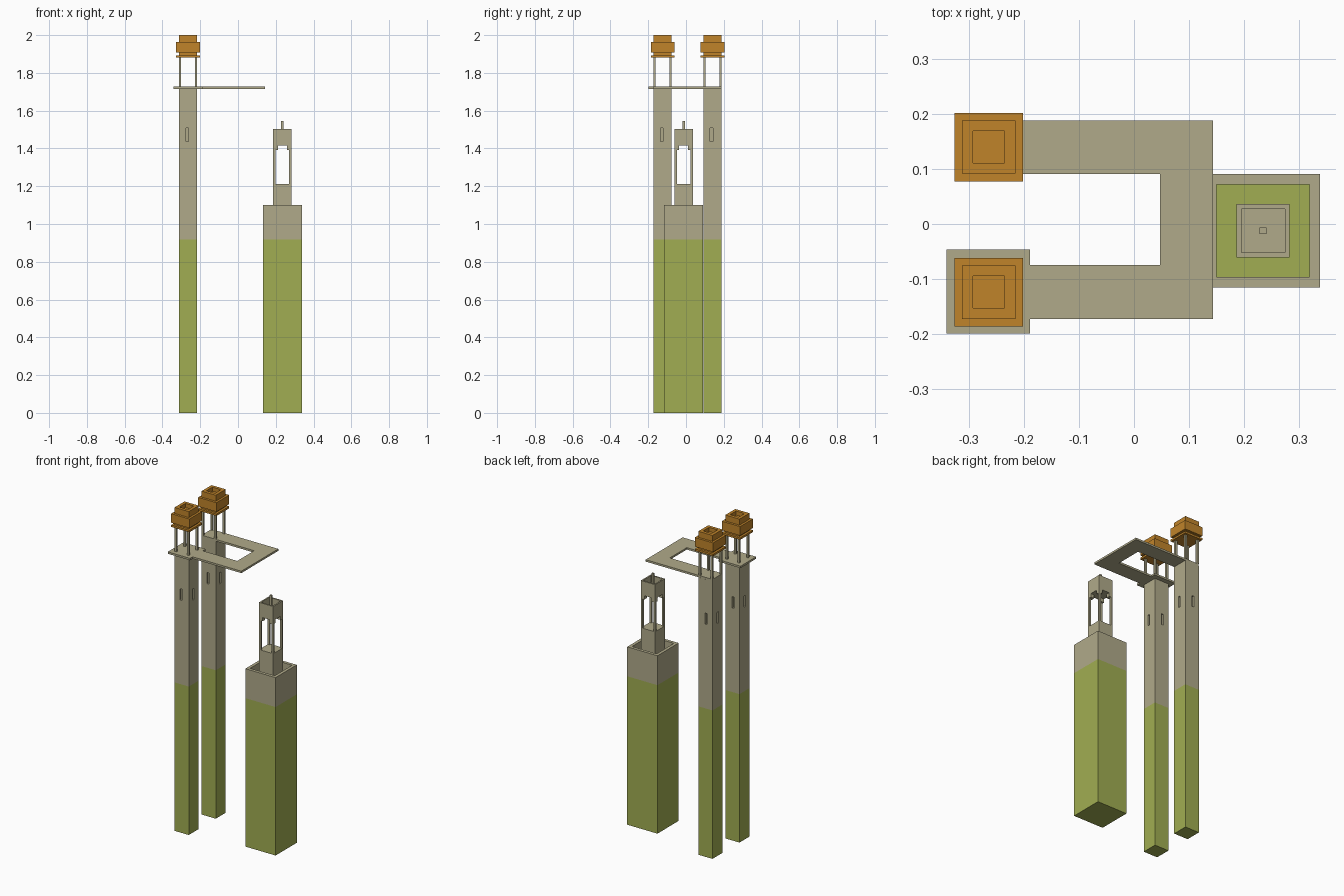
import bpy, bmesh
from mathutils import Matrix, Vector

cube = bpy.data.objects.get("Cube")
if cube:
    bpy.data.objects.remove(cube, do_unlink=True)


def material(name, rgb):
    m = bpy.data.materials.new(name)
    m.use_nodes = True
    m.diffuse_color = (*rgb, 1)
    bsdf = next(n for n in m.node_tree.nodes if n.type == 'BSDF_PRINCIPLED')
    bsdf.inputs["Base Color"].default_value = (*rgb, 1)
    bsdf.inputs["Roughness"].default_value = 0.9
    return m


STONE = material("pale stone", (0.434, 0.402, 0.254))
GREEN = material("moss green", (0.356, 0.423, 0.084))
ORANGE = material("burnt orange", (0.527, 0.231, 0.023))
U = 0.0122  # building block unit


def finish(name, bm, mat):
    bmesh.ops.recalc_face_normals(bm, faces=bm.faces)
    me = bpy.data.meshes.new(name)
    bm.to_mesh(me)
    bm.free()
    me.materials.append(mat)
    ob = bpy.data.objects.new(name, me)
    bpy.context.scene.collection.objects.link(ob)
    return ob


def add_box(bm, cx, cy, z0, z1, hx, hy):
    mat = Matrix.Translation((cx, cy, (z0 + z1) / 2)) @ Matrix.Diagonal((2 * hx, 2 * hy, z1 - z0, 1))
    bmesh.ops.create_cube(bm, size=1, matrix=mat)


def block(name, cx, cy, z0, z1, half, mat, recess=None):
    """Square block; recess = (half width, depth) sinks a well into the top."""
    bm = bmesh.new()
    add_box(bm, cx, cy, z0, z1, half, half)
    if recess:
        bm.normal_update()
        top = max(bm.faces, key=lambda f: f.calc_center_median().z)
        bottom = min(bm.faces, key=lambda f: f.calc_center_median().z)
        bmesh.ops.inset_region(bm, faces=[top], thickness=half - recess[0])
        geom = bmesh.ops.extrude_face_region(bm, geom=[top])["geom"]
        bmesh.ops.translate(bm, vec=Vector((0, 0, -recess[1])),
                            verts=[g for g in geom if isinstance(g, bmesh.types.BMVert)])
        floor = [g for g in geom if isinstance(g, bmesh.types.BMFace)]
        if top.is_valid:
            bmesh.ops.delete(bm, geom=[top], context='FACES_ONLY')
        if recess[1] >= z1 - z0 - 1e-5:  # open ring standing on the part below
            bmesh.ops.delete(bm, geom=floor + [bottom], context='FACES_ONLY')
    return finish(name, bm, mat)


def corner_posts(name, cx, cy, z0, z1, outer, width, mat):
    bm = bmesh.new()
    off = outer - width / 2
    for sx in (-1, 1):
        for sy in (-1, 1):
            add_box(bm, cx + sx * off, cy + sy * off, z0, z1, width / 2, width / 2)
    return finish(name, bm, mat)


def cut(ob, cutter):
    """Subtract the cutter, bake the result and discard the cutter."""
    mod = ob.modifiers.new("slots", 'BOOLEAN')
    mod.operation, mod.solver, mod.object = 'DIFFERENCE', 'EXACT', cutter
    bpy.context.view_layer.update()
    baked = bpy.data.meshes.new_from_object(ob.evaluated_get(bpy.context.evaluated_depsgraph_get()))
    ob.modifiers.clear()
    ob.data = baked
    bpy.data.objects.remove(cutter, do_unlink=True)


# Pair of slender towers
TX, TH = -0.2645, 0.0485
SPLIT, DECK0, DECK1 = 0.918, 1.716, 1.728
for side, ty in (("front", -0.124), ("back", 0.14)):
    block(side + "_tower_base", TX, ty, 0, SPLIT, TH, GREEN)
    shaft = block(side + "_tower_shaft", TX, ty, SPLIT, DECK0, TH, STONE)
    # Narrow window slot in each wall
    bm = bmesh.new()
    for s in (-1, 1):
        add_box(bm, TX - U / 2 + 0.001, ty + s * TH, 1.438, 1.507, 0.007, U)
        add_box(bm, TX + s * TH, ty - U / 2 + 0.001, 1.438, 1.507, U, 0.007)
    cutter = finish("slot_cutter", bm, STONE)
    cutter.hide_render = True
    cut(shaft, cutter)
    # Open belfry and stacked roof
    corner_posts(side + "_belfry_posts", TX, ty, DECK1, 1.881, TH, U, STONE)
    block(side + "_roof_eave", TX, ty, 1.881, 1.893, 0.0625, ORANGE)
    block(side + "_roof_neck", TX, ty, 1.893, 1.907, TH, ORANGE)
    block(side + "_roof_block", TX, ty, 1.907, 1.963, 0.0625, ORANGE)
    block(side + "_roof_crown", TX, ty, 1.963, 2.0, TH, ORANGE, recess=(0.021, 0.025))

# U-shaped walkway with the front tower's wider platform
outline = [(-0.313, 0.188), (0.144, 0.188), (0.144, -0.173), (-0.189, -0.173),
           (-0.189, -0.199), (-0.341, -0.199), (-0.341, -0.046), (-0.189, -0.046),
           (-0.189, -0.075), (0.047, -0.075), (0.047, 0.091), (-0.313, 0.091)]
bm = bmesh.new()
face = bm.faces.new([bm.verts.new((x, y, DECK0)) for x, y in outline])
geom = bmesh.ops.extrude_face_region(bm, geom=[face])["geom"]
bmesh.ops.translate(bm, vec=Vector((0, 0, DECK1 - DECK0)),
                    verts=[g for g in geom if isinstance(g, bmesh.types.BMVert)])
if len([f for f in bm.faces if abs(f.calc_center_median().z - DECK0) < 1e-5]) == 0:
    bm.faces.new([v for v in bm.verts if abs(v.co.z - DECK0) < 1e-5])
finish("walkway", bm, STONE)

# Broad tower with a hollow parapet
KX, KY, KH = 0.235, -0.0125, 0.1035
block("broad_tower_base", KX, KY, 0, SPLIT, KH, GREEN)
block("broad_tower_parapet", KX, KY, SPLIT, 1.1, KH, STONE, recess=(0.0765, 1.1 - SPLIT))

# Lantern with stepped arches and a finial
LH = 0.0485
block("lantern_base", KX, KY, SPLIT, 1.212, LH, STONE)
corner_posts("lantern_piers", KX, KY, 1.212, 1.393, LH, U, STONE)
corner_posts("lantern_arch_steps", KX, KY, 1.393, 1.416, LH, 2 * U, STONE)
block("lantern_top", KX, KY, 1.416, 1.504, LH, STONE, recess=(0.036, 0.05))
block("lantern_finial", KX, KY, 1.454, 1.544, U / 2, STONE)
